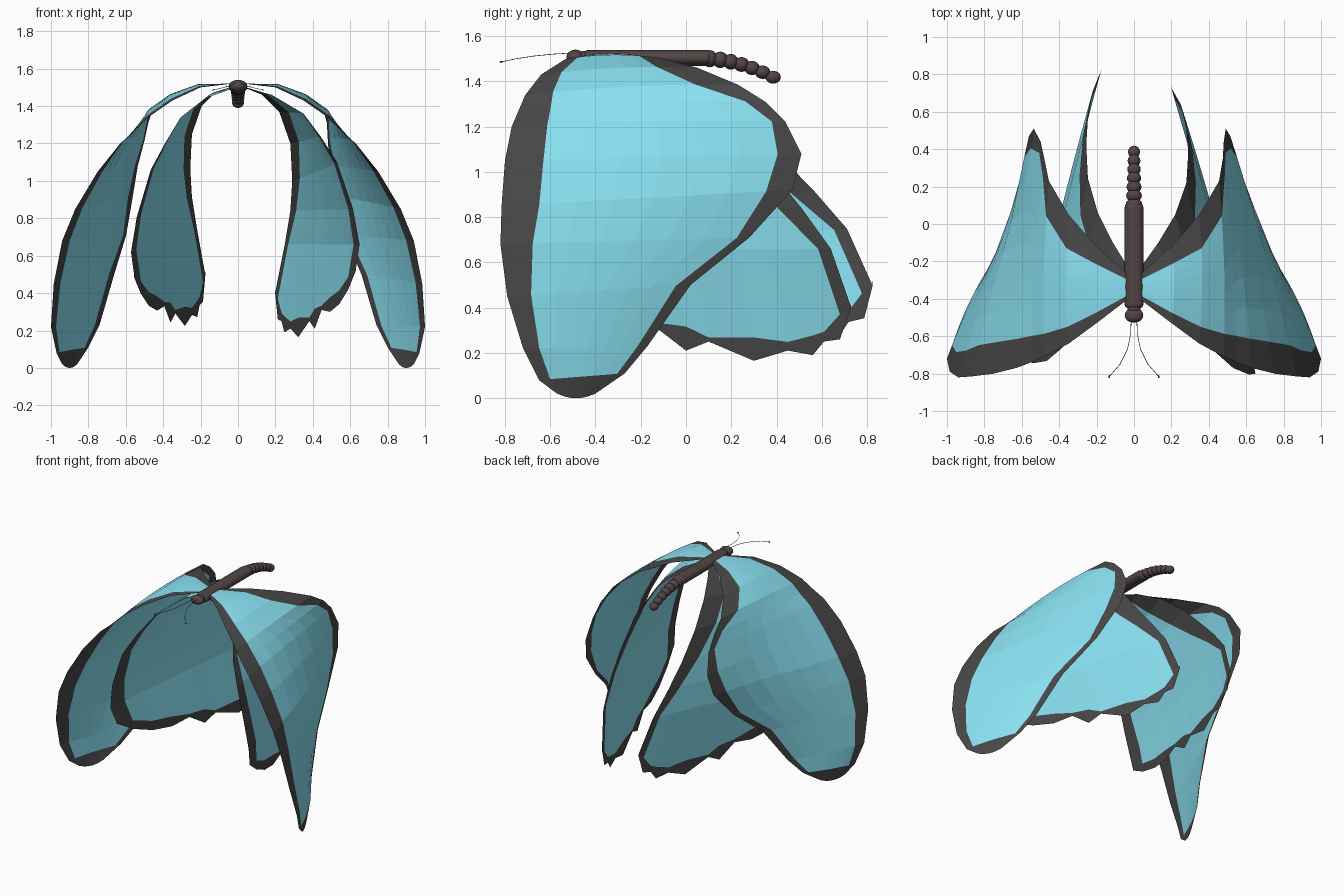
import bpy, math
from mathutils import Vector

if "Cube" in bpy.data.objects:
    bpy.data.objects.remove(bpy.data.objects["Cube"])


def material(name, rgb):
    m = bpy.data.materials.new(name)
    m.diffuse_color = (*rgb, 1)
    m.use_nodes = True
    m.node_tree.nodes["Principled BSDF"].inputs["Base Color"].default_value = m.diffuse_color
    return m


TEAL = material("wing_blue", (0.26, 0.77, 0.91))
DARK = material("wing_border", (0.065, 0.065, 0.065))
BROWN = material("body_brown", (0.085, 0.06, 0.06))


def sheet(name, rows, is_border):
    """Flat-shaded grid sheet with dark border cells."""
    n = len(rows[0])
    me = bpy.data.meshes.new(name)
    faces = [(r * n + c, r * n + c + 1, (r + 1) * n + c + 1, (r + 1) * n + c)
             for r in range(len(rows) - 1) for c in range(n - 1)]
    me.from_pydata([p for row in rows for p in row], [], faces)
    me.materials.append(TEAL)
    me.materials.append(DARK)
    for i, p in enumerate(me.polygons):
        p.material_index = int(is_border(i // (n - 1), i % (n - 1)))
    ob = bpy.data.objects.new(name, me)
    bpy.context.collection.objects.link(ob)
    return ob


def span(a, b, us, bulge):
    """Points from leading edge a to trailing edge b, bowed by bulge."""
    a, b, k = Vector(a), Vector(b), Vector(bulge)
    return [a.lerp(b, u) + k * 4 * u * (1 - u) for u in us]


# Forewing edges, root to tip
fore_lead = [(.03, -.40, 1.52), (.20, -.53, 1.50), (.35, -.64, 1.43), (.48, -.71, 1.34),
             (.55, -.74, 1.27), (.63, -.77, 1.20), (.75, -.80, 1.05), (.87, -.815, .85),
             (.94, -.82, .68), (.985, -.79, .45), (1.0, -.72, .22), (.97, -.65, .08),
             (.94, -.57, .02)]
fore_trail = [(.03, -.27, 1.52), (.20, -.12, 1.505), (.35, .05, 1.46), (.455, .23, 1.385),
              (.475, .35, 1.31), (.48, .44, 1.22), (.49, .51, 1.08), (.515, .47, .92),
              (.57, .28, .71), (.66, .02, .50), (.74, -.17, .23), (.80, -.27, .11),
              (.86, -.40, .02)]
fore_margin = [.2, .22, .26, .2, .08, .05, .08, .09, .05, .08, .08, .09, .2]
fore_rows = []
for i, (a, b, m) in enumerate(zip(fore_lead, fore_trail, fore_margin)):
    lo, hi = .13, 1 - m
    us = [0] + [lo + (hi - lo) * j / 6 for j in range(7)] + [1]
    bulge = (0, 0, -.02) if i == 12 else (.015, 0, .015 if 0 < i < 6 else 0)
    fore_rows.append(span(a, b, us, bulge))

# Hindwing edges, root to scalloped hem
hind_lead = [(.03, -.36, 1.50), (.18, -.43, 1.46), (.35, -.56, 1.36), (.44, -.69, 1.24),
             (.53, -.77, 1.10), (.615, -.805, .85), (.65, -.80, .66)]
hind_trail = [(.03, -.24, 1.50), (.13, -.10, 1.46), (.22, .05, 1.37), (.28, .22, 1.20),
              (.29, .38, 1.00), (.28, .51, .84), (.25, .64, .66)]
hem = [(-.76, .52), (-.62, .42), (-.45, .34), (-.28, .30), (-.13, .31), (0, .21), (.10, .25),
       (.30, .165), (.45, .21), (.56, .19), (.61, .25), (.68, .26), (.73, .42)]
hind_margin = [.3, .3, .3, .22, .14, .08, .04]
hind_rows = []
for a, b, m in zip(hind_lead, hind_trail, hind_margin):
    us = [min(1, (y + .76) / 1.49 * (1 - m) / .966) for y, z in hem[:-1]] + [1]
    hind_rows.append(span(a, b, us, (.015, 0, 0)))
inner = []
for i, (y, z) in enumerate(hem):
    near = [h[1] for h in hem[max(0, i - 1):i + 2]]
    inner.append(Vector((.41 - .29 * y, y, sum(near) / len(near) + .06)))
hind_rows.append(inner)
hind_rows.append([Vector((.41 - .29 * y, y, z)) for y, z in hem])


# Left wings mirror the right ones with a slightly different pose
def left_fore(p):
    low = min(1, max(0, (1.35 - p.z) / .3))
    return Vector((-p.x - .1 * max(0, p.y) * low, p.y, p.z))


def left_hind(p):
    y, z, t = p.y + .3, p.z - 1.5, .09
    return Vector((-p.x * .88, -.3 + y * math.cos(t) - z * math.sin(t),
                   1.5 + y * math.sin(t) + z * math.cos(t)))


def fore_border(r, c):
    return c in (0, 7) or r == 11


def hind_border(r, c):
    return c in (0, 11) or r == 7


sheet("right_forewing", fore_rows, fore_border)
sheet("right_hindwing", hind_rows, hind_border)
sheet("left_forewing", [[left_fore(p) for p in r] for r in fore_rows], fore_border)
sheet("left_hindwing", [[left_hind(p) for p in r] for r in hind_rows], hind_border)


def finish(name):
    ob = bpy.context.object
    ob.name = name
    ob.data.materials.append(BROWN)
    bpy.ops.object.shade_smooth_by_angle()
    return ob


def ball(name, loc, size):
    bpy.ops.mesh.primitive_uv_sphere_add(segments=16, ring_count=10, radius=1, location=loc)
    bpy.context.object.scale = size
    return finish(name)


# Thorax, neck, head and beaded abdomen
bpy.ops.mesh.primitive_cylinder_add(vertices=16, radius=.05, depth=.56,
                                    location=(0, -.17, 1.503), rotation=(math.pi / 2, 0, 0))
thorax = finish("thorax")
thorax.scale = (1, .72, 1)
bev = thorax.modifiers.new("round_ends", 'BEVEL')
bev.width, bev.segments, bev.limit_method, bev.angle_limit = .02, 3, 'ANGLE', math.radians(50)
ball("neck", (0, -.45, 1.51), (.036, .03, .024))
ball("head", (0, -.488, 1.508), (.05, .04, .032))
for i in range(7):
    t = i / 6
    ball(f"abdomen_segment_{i + 1}", (0, .105 + .28 * t, 1.5 - .02 * t - .062 * t * t),
         (.044 - .012 * t, .034, .038 - .01 * t))

# Antennae
for side, s in (("right", 1), ("left", -1)):
    cu = bpy.data.curves.new(side + "_antenna", 'CURVE')
    cu.dimensions, cu.bevel_depth, cu.bevel_resolution = '3D', .0016, 1
    sp = cu.splines.new('POLY')
    path = [(.015, -.51, 1.525), (.018, -.59, 1.52), (.035, -.67, 1.512),
            (.075, -.75, 1.50), (.135, -.82, 1.485)]
    sp.points.add(len(path) - 1)
    for q, (x, y, z) in zip(sp.points, path):
        q.co = (s * x, y, z, 1)
    cu.materials.append(BROWN)
    bpy.context.collection.objects.link(bpy.data.objects.new(side + "_antenna", cu))
    ball(side + "_antenna_tip", (s * .132, -.816, 1.486), (.005, .008, .004))
